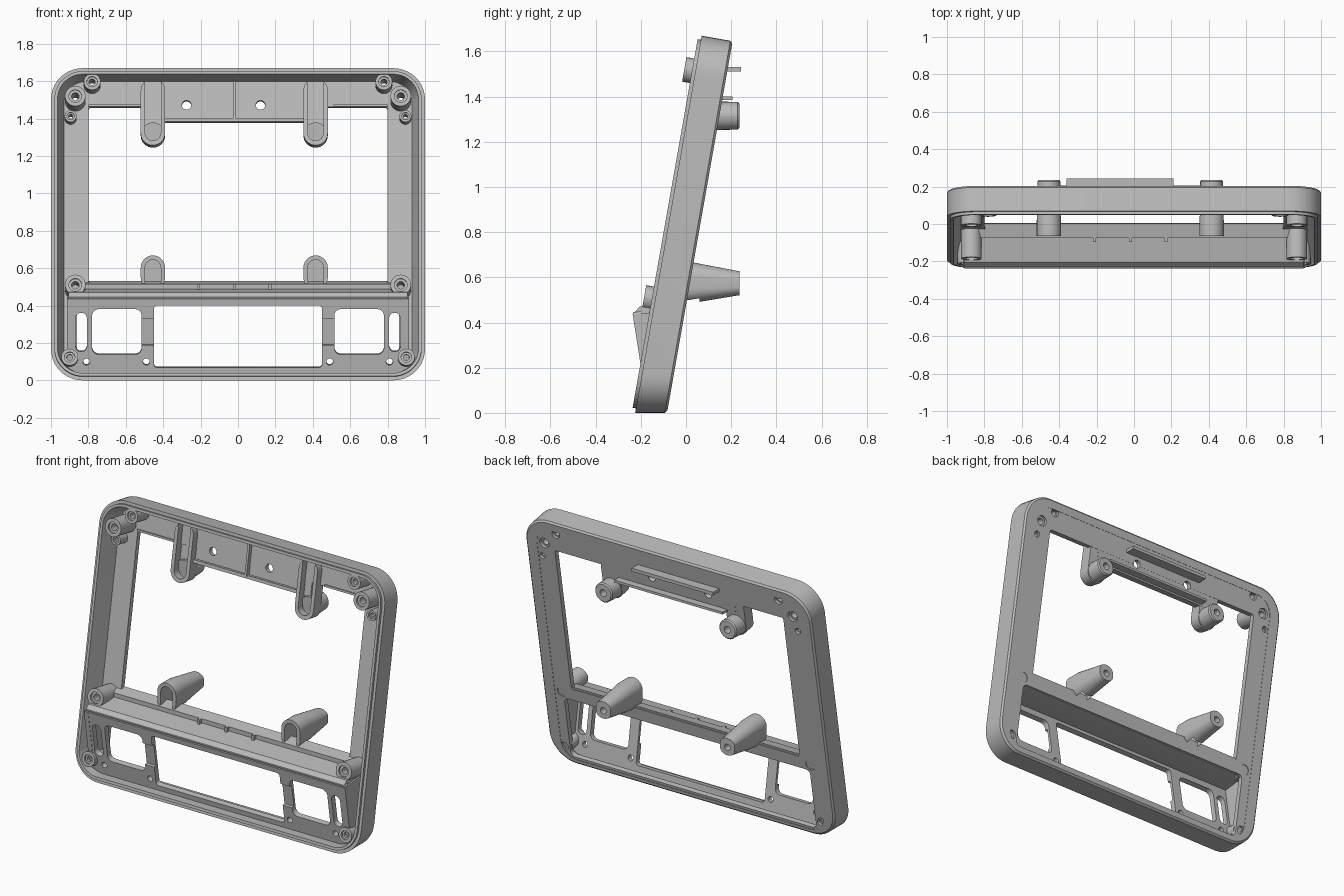
import bpy, bmesh, math
from mathutils import Matrix

if "Cube" in bpy.data.objects:
    bpy.data.objects.remove(bpy.data.objects["Cube"])

grey = bpy.data.materials.new("plain_grey")
grey.diffuse_color = (0.5, 0.5, 0.5, 1)
grey.use_nodes = True
grey.node_tree.nodes["Principled BSDF"].inputs["Base Color"].default_value = (0.5, 0.5, 0.5, 1)

# Working frames: leaning body, forward-leaning panel, upright, and sideways extrusion
LEAN = Matrix.Translation((0, -0.225, 0)) @ Matrix.Rotation(math.radians(-10), 4, 'X')
PANEL = Matrix.Translation((0, -0.17, 0.03)) @ Matrix.Rotation(math.radians(9), 4, 'X')
UPRIGHT = Matrix.Identity(4)
SIDEWAYS = Matrix.Rotation(math.radians(90), 4, 'Z')


def rounded(x0, x1, z0, z1, r, steps=8):
    """Rounded rectangle outline; a large radius gives a slot or a circle."""
    r = min(r, (x1 - x0) / 2 - 1e-4, (z1 - z0) / 2 - 1e-4)
    corners = [(x1 - r, z1 - r), (x0 + r, z1 - r), (x0 + r, z0 + r), (x1 - r, z0 + r)]
    pts = []
    for k, (cx, cz) in enumerate(corners):
        for i in range(steps + 1):
            a = math.pi / 2 * (k + i / steps)
            pts.append((cx + r * math.cos(a), cz + r * math.sin(a)))
    return pts


def circle(x, z, r):
    return rounded(x - r, x + r, z - r, z + r, r, 6)


def loft(name, rings, frame, closed=False):
    """Skin between outlines, each given as (points, depth)."""
    bm = bmesh.new()
    loops = [[bm.verts.new((x, y, z)) for x, z in pts] for pts, y in rings]
    pairs = list(zip(loops, loops[1:]))
    if closed:
        pairs.append((loops[-1], loops[0]))
    else:
        bm.faces.new(loops[0])
        bm.faces.new(loops[-1])
    for a, b in pairs:
        n = len(a)
        for i in range(n):
            j = (i + 1) % n
            bm.faces.new((a[i], a[j], b[j], b[i]))
    bm.transform(frame)
    bmesh.ops.recalc_face_normals(bm, faces=bm.faces[:])
    mesh = bpy.data.meshes.new(name)
    bm.to_mesh(mesh)
    bm.free()
    mesh.materials.append(grey)
    obj = bpy.data.objects.new(name, mesh)
    bpy.context.collection.objects.link(obj)
    return obj


def prism(name, pts, y0, y1, frame=LEAN):
    return loft(name, [(pts, y0), (pts, y1)], frame)


def box(name, x0, x1, z0, z1, y0, y1, frame=LEAN):
    return prism(name, [(x0, z0), (x1, z0), (x1, z1), (x0, z1)], y0, y1, frame)


def cut(obj, shapes, frame=LEAN):
    """Subtract prisms given as (points, y0, y1)."""
    cutters = []
    for pts, y0, y1 in shapes:
        c = prism("cutter", pts, y0, y1, frame)
        c.hide_render = True
        m = obj.modifiers.new("cut", 'BOOLEAN')
        m.operation, m.solver, m.object = 'DIFFERENCE', 'EXACT', c
        cutters.append(c)
    bpy.context.view_layer.update()
    dg = bpy.context.evaluated_depsgraph_get()
    mesh = bpy.data.meshes.new_from_object(obj.evaluated_get(dg))
    obj.modifiers.clear()
    obj.data = mesh
    for c in cutters:
        bpy.data.objects.remove(c)


# Outer rim with a raised front lip and tapering inside wall
rim = [(0.99, 0.035, 1.685, 0.165, 0.139), (1, 0.023, 1.695, 0.17, 0.129),
       (1, 0, 1.695, 0.17, 0), (0.982, 0.02, 1.677, 0.155, 0),
       (0.982, 0.02, 1.677, 0.155, -0.015), (0.965, 0.037, 1.66, 0.135, -0.015),
       (0.92, 0.055, 1.635, 0.11, 0.139)]
loft("outer_rim", [(rounded(-h, h, a, b, r, 10), w) for h, a, b, r, w in rim], LEAN, True)

# Back plate with the screen window, lower opening and screw holes
BOSSES = [("upper_boss", 0.87, 1.535, 0.055, -0.05), ("lower_boss", 0.87, 0.51, 0.055, -0.05),
          ("top_boss", 0.78, 1.62, 0.045, -0.01), ("bottom_boss", 0.9, 0.125, 0.045, -0.01),
          ("small_peg", 0.895, 1.44, 0.032, 0.03)]
plate = prism("back_plate", rounded(-0.95, 0.95, 0.035, 1.66, 0.13), 0.105, 0.136)
holes = [(rounded(-0.8, 0.8, 0.548, 1.503, 0.015), 0, 0.2),
         (rounded(-0.86, 0.86, 0.07, 0.47, 0.03), 0, 0.2)]
for name, x, v, r, w in BOSSES:
    for s in (-1, 1):
        holes.append((circle(s * x, v, r * 0.6), 0.08, 0.2))
HANGER_X = (-0.455, 0.415)
SCREW_HOLES = [(circle(x, 1.513, 0.025), 0, 0.2) for x in (-0.275, 0.12)]
cut(plate, holes + SCREW_HOLES)

# Screw bosses in the corners
for name, x, v, r, w in BOSSES:
    for s, side in ((-1, "right"), (1, "left")):
        boss = prism(side + "_" + name, circle(s * x, v, r), w, 0.12)
        cut(boss, [(circle(s * x, v, r * 0.36), -0.1, 0.2),
                   (circle(s * x, v, r * 0.62), -0.1, w + 0.012)])

# Hanging tab between the upper posts
tab = box("upper_tab", -0.46, 0.42, 1.42, 1.53, 0.107, 0.135)
cut(tab, SCREW_HOLES)
box("tab_front_lip", -0.4, 0.36, 1.42, 1.44, 0.085, 0.12)
box("tab_back_lip", -0.4, 0.36, 1.385, 1.4, 0.13, 0.205, UPRIGHT)
box("tab_rib", -0.027, -0.013, 1.43, 1.64, 0.08, 0.11)
box("rear_ledge", -0.36, 0.21, 1.51, 1.53, 0.16, 0.243, UPRIGHT)
for s, side in ((-1, "right"), (1, "left")):
    a, b = sorted((s * 0.51, s * 0.8))
    box(side + "_window_ridge", a, b, 1.503, 1.515, 0.095, 0.12)

for x, side in zip(HANGER_X, ("right", "left")):
    # Upper trough with its rear post
    trough = prism(side + "_upper_trough", rounded(x - 0.065, x + 0.065, 1.287, 1.65, 0.065),
                   0.06, 0.134)
    cut(trough, [(rounded(x - 0.042, x + 0.042, 1.312, 1.75, 0.042), 0, 0.112)])
    post = loft(side + "_upper_post", [(circle(x, 1.315, 0.064), 0.115),
                (circle(x, 1.315, 0.061), 0.228), (circle(x, 1.315, 0.054), 0.236)], UPRIGHT)
    cut(post, [(circle(x, 1.315, 0.022), 0.16, 0.3)], UPRIGHT)

    # Lower arch tapering to a rear post
    arch = rounded(x - 0.065, x + 0.065, 0.485, 0.668, 0.065)
    tip = [(x + (a - x) * 0.78, 0.57 + (b - 0.57) * 0.58) for a, b in arch]
    low = loft(side + "_lower_post", [(arch, -0.065), (arch, 0.02), (tip, 0.236)], UPRIGHT)
    cut(low, [(rounded(x - 0.042, x + 0.042, 0.44, 0.645, 0.042), -0.1, 0.06),
              (circle(x, 0.57, 0.02), 0.16, 0.3)], UPRIGHT)

# Shelf between the window and the control panel
shelf = [(-0.238, 0.435), (-0.205, 0.47), (-0.075, 0.488), (-0.075, 0.515),
         (0.003, 0.53), (-0.012, 0.45), (-0.19, 0.428)]
prism("shelf", shelf, -0.905, 0.905, SIDEWAYS)
for i, x in enumerate((-0.21, -0.02, 0.17)):
    box("shelf_rib_%d" % (i + 1), x - 0.008, x + 0.008, 0.48, 0.515, -0.095, -0.07, UPRIGHT)

# Side cheeks closing the panel
cheek = [(-0.236, 0.435), (-0.172, 0.03), (-0.1, 0.03), (-0.02, 0.46)]
for s, side in ((-1, "left"), (1, "right")):
    a, b = sorted((s * 0.885, s * 0.915))
    prism(side + "_cheek", cheek, a, b, SIDEWAYS)

# Control panel with its openings
panel = prism("control_panel", rounded(-0.91, 0.91, 0, 0.42, 0.01), 0, 0.035, PANEL)
openings = [(rounded(-0.45, 0.45, 0.038, 0.375, 0.02), -0.1, 0.1)]
for s in (-1, 1):
    def span(a, b):
        return sorted((s * a, s * b))
    openings += [(rounded(*span(0.515, 0.78), 0.11, 0.355, 0.035), -0.1, 0.1),
                 (rounded(*span(0.808, 0.868), 0.125, 0.335, 0.03), -0.1, 0.1),
                 (rounded(*span(0.43, 0.53), 0.16, 0.305, 0.005), -0.1, 0.018),
                 (circle(s * 0.81, 0.07, 0.018), -0.1, 0.1),
                 (circle(s * 0.49, 0.07, 0.018), -0.1, 0.1)]
cut(panel, openings, PANEL)

# Smooth the round parts, keep the edges crisp
bpy.ops.object.select_all(action='DESELECT')
for obj in bpy.context.collection.objects:
    if obj.type == 'MESH' and grey.name in obj.data.materials:
        obj.select_set(True)
        bpy.context.view_layer.objects.active = obj
bpy.ops.object.shade_smooth_by_angle(angle=math.radians(30))
